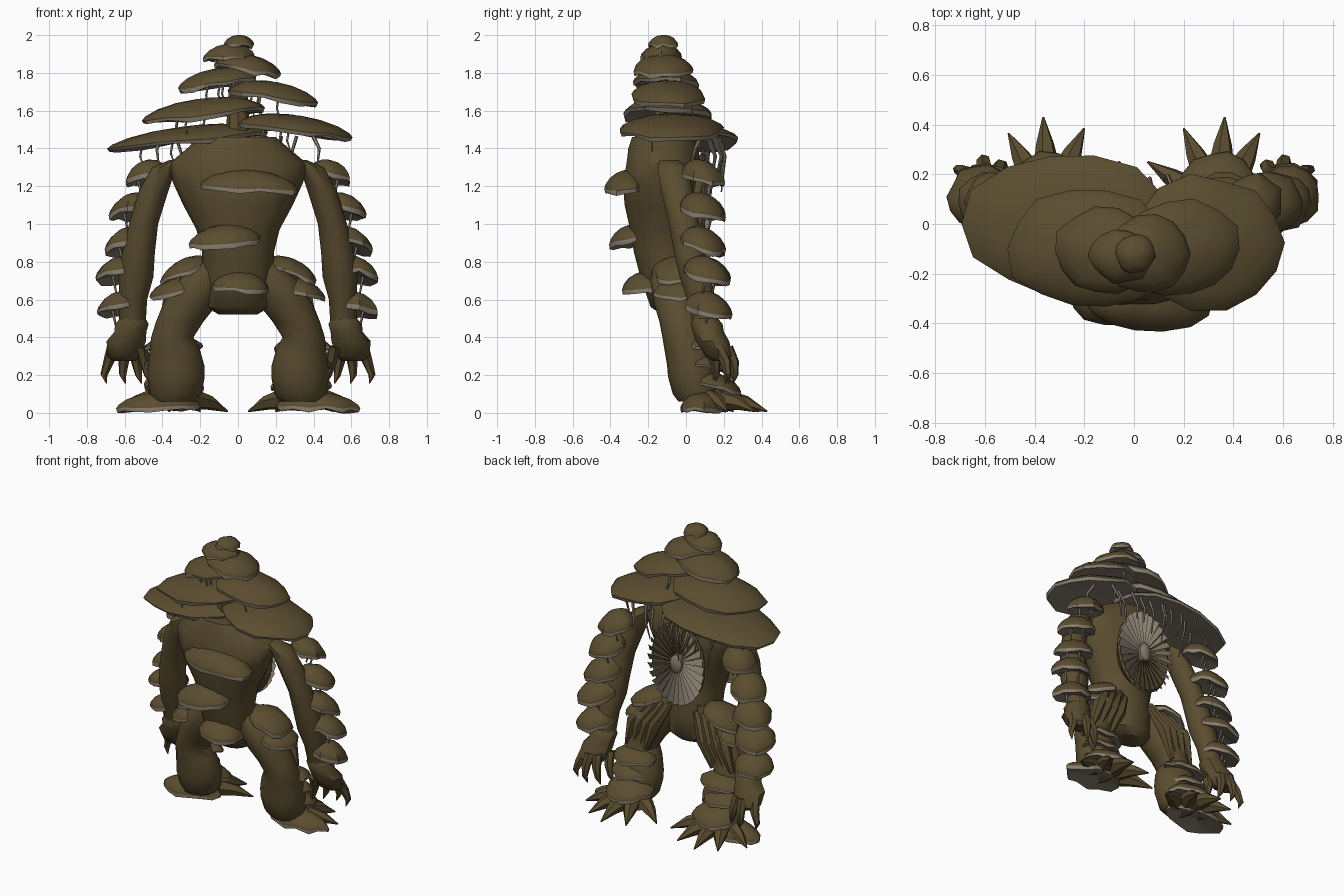
import bpy, bmesh, math, random
from math import sin, cos, pi
from mathutils import Vector

if "Cube" in bpy.data.objects:
    bpy.data.objects.remove(bpy.data.objects["Cube"])
random.seed(4)


def material(name, rgb):
    m = bpy.data.materials.new(name)
    m.use_nodes = True
    col = (*rgb, 1)
    m.diffuse_color = col
    m.node_tree.nodes["Principled BSDF"].inputs["Base Color"].default_value = col
    return m


MATS = [material("bark_brown", (0.103, 0.073, 0.029)),
        material("gill_grey", (0.24, 0.205, 0.155))]


def finish(name, bm):
    bmesh.ops.recalc_face_normals(bm, faces=bm.faces)
    me = bpy.data.meshes.new(name)
    bm.to_mesh(me)
    bm.free()
    for m in MATS:
        me.materials.append(m)
    ob = bpy.data.objects.new(name, me)
    bpy.context.scene.collection.objects.link(ob)
    bpy.ops.object.select_all(action='DESELECT')
    ob.select_set(True)
    bpy.context.view_layer.objects.active = ob
    bpy.ops.object.shade_smooth_by_angle(angle=math.radians(42))


def skin(bm, rings, mats=None, mat=0):
    """Bridge successive vertex rings and close both ends."""
    n = len(rings[0])
    for k, (a, b) in enumerate(zip(rings, rings[1:])):
        for i in range(n):
            j = (i + 1) % n
            f = bm.faces.new((a[i], a[j], b[j], b[i]))
            f.material_index = mats[k] if mats else mat
    for ring, k in ((rings[0], 0), (rings[-1], -1)):
        f = bm.faces.new(ring)
        f.material_index = mats[k] if mats else mat


def loft(name, rows, n=12):
    """Body part from level rings: x, y, z, half width, half depth."""
    bm = bmesh.new()
    skin(bm, [[bm.verts.new((x + rx * cos(2 * pi * i / n), y + ry * sin(2 * pi * i / n), z))
               for i in range(n)] for x, y, z, rx, ry in rows])
    finish(name, bm)


def path(bm, pts, radii, n=6, mat=0):
    """Tapered round strand along points."""
    pts = [Vector(p) for p in pts]
    d = (pts[-1] - pts[0]).normalized()
    u = d.orthogonal().normalized()
    v = d.cross(u)
    skin(bm, [[bm.verts.new(p + r * (u * cos(2 * pi * i / n) + v * sin(2 * pi * i / n)))
               for i in range(n)] for p, r in zip(pts, radii)], mat=mat)


def cap(name, c, rx, ry, h, sx=0, sy=0, n=14):
    """Uneven mushroom cap with a grey rim and underside; sx, sy tilt it."""
    bm = bmesh.new()
    wob = [random.uniform(0.92, 1.06) for _ in range(n)]
    wave = [random.uniform(-0.007, 0.007) for _ in range(n)]
    rim = min(0.022, h * 0.25)
    prof = [(0.12, 1), (0.45, 0.88), (0.75, 0.6), (0.94, 0.25), (1, 0)]
    rows = [(r, z * h) for r, z in prof] + [(0.97, -rim), (0.6, -rim * 0.6), (0.12, 0)]
    rings = []
    for r, z in rows:
        ring = []
        for i in range(n):
            a = 2 * pi * i / n
            x, y = rx * r * wob[i] * cos(a), ry * r * wob[i] * sin(a)
            dz = wave[i] * r * (2 if z < 0 else 1)
            ring.append(bm.verts.new((c[0] + x, c[1] + y, c[2] + z + dz + sx * x + sy * y)))
        rings.append(ring)
    skin(bm, rings, [0, 0, 0, 0, 1, 1, 1])
    finish(name, bm)


# Torso and neck stalk
loft("torso", [(0, -.06, .52, .1, .07), (0, -.07, .56, .17, .12), (0, -.09, .7, .19, .15),
               (0, -.12, .85, .19, .16), (0, -.13, .97, .22, .17), (0, -.13, 1.1, .29, .2),
               (0, -.13, 1.22, .345, .21), (0, -.12, 1.32, .365, .2), (0, -.12, 1.4, .27, .19),
               (0, -.12, 1.46, .2, .17)], 14)
loft("neck_stalk", [(0, -.12, 1.4, .07, .07), (0, -.12, 1.7, .05, .05), (0, -.12, 1.96, .03, .03)], 8)

# Stacked head caps, lowest first
HEAD = [(-.25, 0, 1.445, .43, .30, .075, .11), (.3, -.075, 1.497, .31, .27, .08, -.13),
        (-.18, -.1, 1.58, .33, .25, .085, .12), (.18, -.1, 1.677, .25, .2, .078, -.16),
        (-.11, -.11, 1.745, .21, .18, .078, .145), (.05, -.12, 1.82, .17, .16, .078, -.16),
        (-.05, -.13, 1.885, .13, .11, .068, .05), (.005, -.12, 1.95, .08, .08, .05, 0)]
for k, (x, y, z, rx, ry, h, s) in enumerate(HEAD):
    cap(f"head_cap_{k}", (x, y, z), rx, ry, h, s)

# Roots hanging between the head caps and over the gill disc
bm = bmesh.new()
for x, y, z, rx, ry, h, s in HEAD[:6]:
    for _ in range(5):
        a, r = random.uniform(0, 2 * pi), random.uniform(.4, .75)
        dx, dy = rx * r * cos(a), ry * r * sin(a)
        top = Vector((x + dx, y + dy, z + s * dx))
        path(bm, [top, top + Vector((-.01, 0, -.06)), top + Vector((.01, 0, -.12))],
             (.007, .006, .003), 5, 1)
for k in range(9):
    x = -.33 + .08 * k
    y = .16 + random.uniform(-.02, .04)
    path(bm, [(x, y - .03, 1.465), (x * .9, y + .01, 1.36), (x * .8, y - .01, random.uniform(1.15, 1.28))],
         (.01, .008, .004), 5, 1)
for s in (-1, 1):
    path(bm, [(.4 * s, .08, 1.46), (.43 * s, .05, 1.4), (.42 * s, .03, 1.31)], (.012, .009, .005), 5, 1)
finish("hanging_roots", bm)

# Gill disc on the chest: dish, overlapping twisted blades and hub
bm = bmesh.new()
N = 28
skin(bm, [[bm.verts.new((.21 * r * cos(2 * pi * i / N), y, 1.1 + .28 * r * sin(2 * pi * i / N)))
           for i in range(N)] for r, y in ((.7, .0), (1, .085), (.95, .1), (.2, .07))])
finish("gill_dish", bm)
bm = bmesh.new()
for i in range(N):
    a, w = 2 * pi * i / N, pi / N * .75
    quad = []
    for r, t, y in ((.15, -w, .085), (1.03, -w, .103), (1.03, w, .125), (.15, w, .1)):
        quad.append(bm.verts.new((.21 * r * cos(a + t), y, 1.1 + .28 * r * sin(a + t))))
    bm.faces.new(quad).material_index = 1
finish("gill_blades", bm)
bm = bmesh.new()
skin(bm, [[bm.verts.new((.045 * r * cos(pi * i / 5), y, 1.1 + .065 * r * sin(pi * i / 5)))
           for i in range(10)] for r, y in ((1, .07), (1, .115), (.5, .13))], mat=1)
finish("gill_hub", bm)

# Caps up the back
cap("back_cap_upper", (.06, -.315, 1.195), .255, .12, .09, -.04, .1)
cap("back_cap_middle", (-.07, -.295, .91), .2, .11, .085, .07, .09)
cap("back_cap_lower", (.02, -.21, .665), .15, .13, .085, -.05, .09)

for s, side in ((1, "left"), (-1, "right")):
    # Arms with cuff and palm
    loft(f"{side}_arm", [(s * x, y, z, rx, ry) for x, y, z, rx, ry in (
        (.33, -.09, 1.34, .03, .05), (.39, -.07, 1.3, .065, .085), (.445, -.05, 1.18, .078, .088),
        (.5, -.01, 1.0, .077, .083), (.527, .02, .85, .087, .088), (.54, .05, .72, .092, .088),
        (.555, .08, .6, .074, .078), (.56, .11, .45, .07, .07))], 10)
    loft(f"{side}_hand", [(s * x, y, z, rx, ry) for x, y, z, rx, ry in (
        (.56, .1, .5, .07, .07), (.565, .11, .47, .092, .085), (.572, .118, .43, .087, .083),
        (.595, .14, .38, .107, .09), (.605, .175, .3, .092, .072), (.605, .185, .275, .06, .045))], 9)
    bm = bmesh.new()
    for bx, by, tx, ty in ((.51, .12, .478, .16), (.55, .2, .525, .235), (.6, .215, .61, .26),
                           (.66, .17, .71, .22)):
        path(bm, [(s * bx, by, .35), (s * (bx + tx) / 2, (by + ty) / 2 + .015, .27),
                  (s * tx, ty, .2), (s * (tx - .014), ty - .01, .155)], (.035, .029, .019, .003))
    finish(f"{side}_fingers", bm)

    # Caps down the outside of the arm, with little stems
    bm = bmesh.new()
    for k, (x, y, z, r) in enumerate(((.48, .09, 1.245, .12), (.555, .09, 1.07, .125),
                                      (.58, .085, .89, .13), (.615, .11, .735, .133),
                                      (.615, .12, .55, .13))):
        cap(f"{side}_arm_cap_{k}", (s * x, y, z), r, r * .95, .092, -.16 * s, -.24)
        for dx, dy in ((.05, .0), (-.01, .05)):
            path(bm, [(s * (x + dx), y + dy, z), (s * (x + dx - .02), y + dy - .02, z - .1)],
                 (.009, .005), 5, 1)
    finish(f"{side}_arm_cap_stems", bm)

    # Legs and thigh folds
    loft(f"{side}_leg", [(s * x, y, z, rx, ry) for x, y, z, rx, ry in (
        (.13, -.07, .8, .06, .1), (.19, -.06, .7, .13, .13), (.25, -.04, .58, .145, .13),
        (.31, -.02, .48, .125, .12), (.348, -.01, .4, .112, .115), (.335, .01, .34, .132, .125),
        (.328, .03, .25, .15, .13), (.328, .035, .19, .152, .13), (.33, .05, .1, .137, .12),
        (.34, .07, .06, .11, .11))])
    bm = bmesh.new()
    for k in range(4):
        path(bm, [(s * (.1 + .05 * k), .03, .76), (s * (.19 + .055 * k), .08, .6),
                  (s * (.26 + .05 * k), .07, .42)], (.02, .044, .018))
    finish(f"{side}_thigh_folds", bm)

    # Foot and pointed toes
    bm = bmesh.new()
    path(bm, [(s * .34, .04, .075), (s * .34, .14, .08), (s * .34, .25, .05)], (.05, .072, .037), 8)
    for bx, by, tx, ty in ((.24, .13, .055, .25), (.29, .19, .2, .385), (.35, .21, .365, .43),
                           (.41, .19, .505, .365), (.45, .13, .63, .22)):
        path(bm, [(s * bx, by, .07), (s * (bx + tx) / 2, (by + ty) / 2, .052), (s * tx, ty, .008)],
             (.057, .038, .004))
    finish(f"{side}_foot", bm)

    # Caps on hip, shin and sole
    cap(f"{side}_hip_cap_upper", (s * .28, -.035, .745), .14, .14, .075, -.33 * s)
    cap(f"{side}_hip_cap_lower", (s * .33, -.03, .64), .14, .14, .07, -.2 * s)
    cap(f"{side}_shin_cap_upper", (s * .345, .09, .35), .155, .1, .055, 0, -.15)
    cap(f"{side}_shin_cap_middle", (s * .36, .1, .25), .14, .105, .055, 0, -.15)
    cap(f"{side}_shin_cap_lower", (s * .34, .15, .14), .165, .14, .075, 0, -.2)
    cap(f"{side}_sole_cap", (s * .42, .095, .032), .215, .122, .078, -.03 * s)
